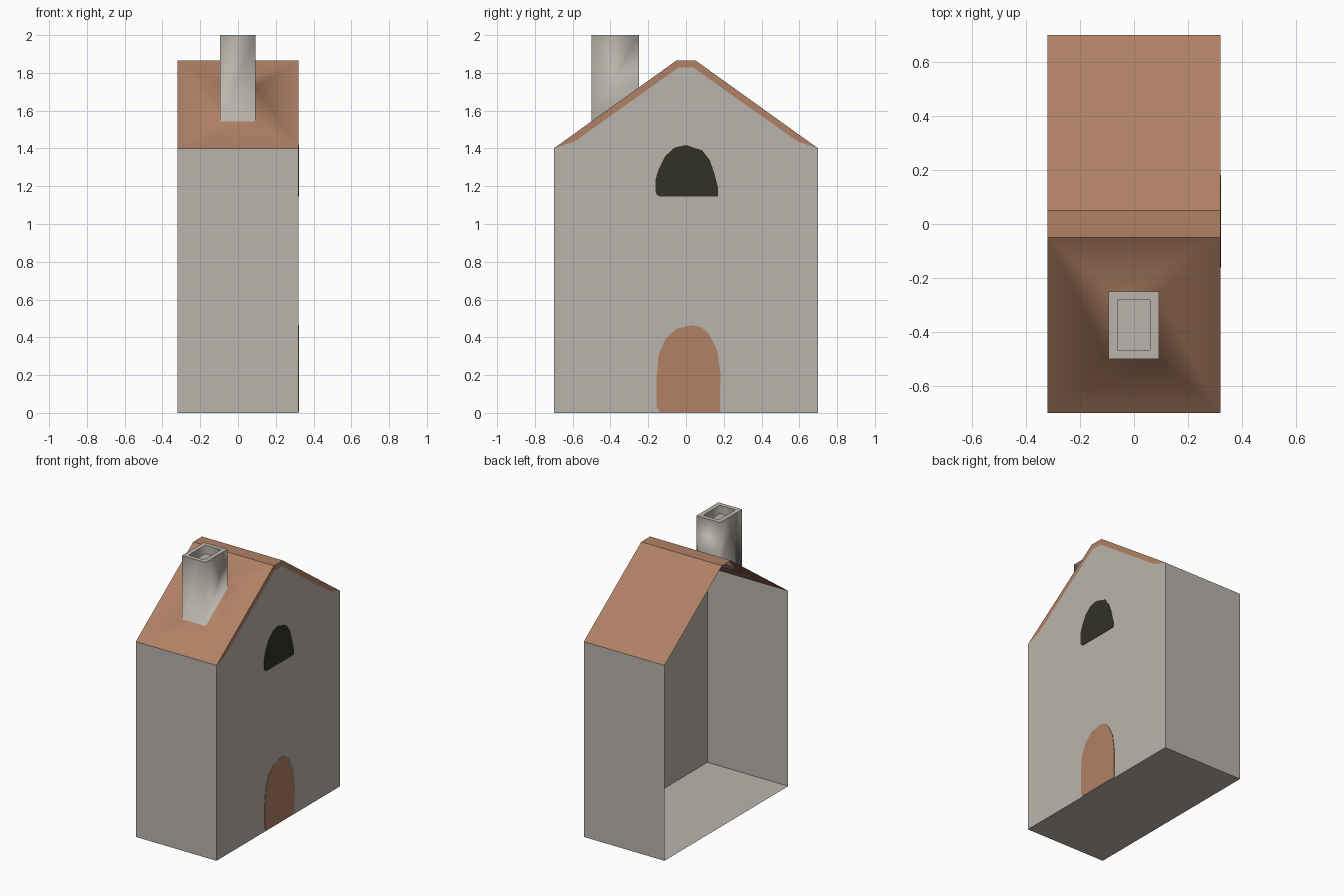
import bpy, bmesh

if "Cube" in bpy.data.objects:
    bpy.data.objects.remove(bpy.data.objects["Cube"])

W, D, EAVE, RIDGE, RY = 0.32, 0.70, 1.40, 1.866, 0.05   # half width, half depth, heights, half ridge


def material(name, rgb):
    m = bpy.data.materials.new(name)
    lin = [((c / 255 + 0.055) / 1.055) ** 2.4 for c in rgb]
    m.diffuse_color = (*lin, 1)
    m.use_nodes = True
    m.node_tree.nodes["Principled BSDF"].inputs["Base Color"].default_value = m.diffuse_color
    return m


PLASTER = material("grey plaster", (186, 180, 172))
TILE = material("terracotta", (176, 129, 101))
DARK = material("dark window", (49, 49, 38))


def make(name, polys, mats):
    """Build an object from polygons given as coordinate lists; mats are (material, ...)"""
    bm = bmesh.new()
    for p in polys:
        bm.faces.new([bm.verts.new(c) for c in p])
    bmesh.ops.remove_doubles(bm, verts=bm.verts, dist=1e-5)
    me = bpy.data.meshes.new(name)
    bm.to_mesh(me)
    bm.free()
    for m in mats:
        me.materials.append(m)
    ob = bpy.data.objects.new(name, me)
    bpy.context.collection.objects.link(ob)
    return ob


# Gable wall on the +x side, bordered by the painted roof edge
inner = [(0.59, 1.437), (0.04, 1.828), (-0.04, 1.828), (-0.59, 1.437)]
outer = [(D, EAVE), (RY, RIDGE), (-RY, RIDGE), (-D, EAVE)]
at_gable = lambda pts: [(W, y, z) for y, z in pts]
gable = at_gable([(-D, 0), (D, 0), outer[0]] + inner + [outer[3]])

# Body: floor, front, back and gable; the -x side stays open
make("house_walls", [
    gable,
    [(-W, -D, 0), (W, -D, 0), (W, -D, EAVE), (-W, -D, EAVE)],
    [(W, D, 0), (-W, D, 0), (-W, D, EAVE), (W, D, EAVE)],
    [(-W, -D, 0), (-W, D, 0), (W, D, 0), (W, -D, 0)],
], [PLASTER])
make("gable_roof_edge",
     [at_gable([outer[i], outer[i + 1], inner[i + 1], inner[i]]) for i in range(3)], [TILE])

# Back slope and flat ridge strip
make("roof_back", [[(W, D, EAVE), (-W, D, EAVE), (-W, RY, RIDGE), (W, RY, RIDGE)]], [TILE])
make("roof_ridge", [[(-W, -RY, RIDGE), (W, -RY, RIDGE), (W, RY, RIDGE), (-W, RY, RIDGE)]], [TILE])


# Front slope with the chimney growing out of it, as a stack of rectangular rings
def ring(x0, x1, y0, y1, z):
    return [(x, y, z(y)) for x, y in ((x0, y0), (x1, y0), (x1, y1), (x0, y1))]


slope = lambda y: EAVE + (y + D) * (RIDGE - EAVE) / (D - RY)
top = lambda y: 2.0
well = lambda y: 1.94
rings = [ring(-W, W, -D, -RY, slope),
         ring(-0.095, 0.093, -0.50, -0.25, slope),
         ring(-0.095, 0.093, -0.50, -0.25, top),
         ring(-0.062, 0.06, -0.468, -0.282, top),
         ring(-0.062, 0.06, -0.468, -0.282, well)]
polys = [[a[i], a[(i + 1) % 4], b[(i + 1) % 4], b[i]]
         for a, b in zip(rings, rings[1:]) for i in range(4)] + [rings[-1]]
roof = make("roof_front_and_chimney", polys, [TILE, PLASTER])
for p in roof.data.polygons:
    p.material_index = 0 if p.index < 4 else 1
    p.use_smooth = True
# keep the chimney rim crisp
for e in roof.data.edges:
    zs = [roof.data.vertices[v].co.z for v in e.vertices]
    if abs(zs[0] - zs[1]) < 1e-4 and zs[0] > 1.9:
        e.use_edge_sharp = True


# Door and window: thin plates set through the gable so both sides show them
def plate(name, pts, mat, t=0.003):
    f = [(W + t, y, z) for y, z in pts]
    b = [(W - t, y, z) for y, z in pts]
    n = len(pts)
    sides = [[b[i], b[(i + 1) % n], f[(i + 1) % n], f[i]] for i in range(n)]
    make(name, [f, b[::-1]] + sides, [mat])


plate("door", [(-0.14, 0.004), (0.18, 0.004), (0.182, 0.22), (0.165, 0.33), (0.12, 0.42),
               (0.08, 0.455), (0.03, 0.465), (-0.05, 0.445), (-0.11, 0.39), (-0.145, 0.31),
               (-0.155, 0.2), (-0.155, 0.03)], TILE)
plate("window", [(-0.14, 1.145), (0.17, 1.145), (0.17, 1.19), (0.15, 1.27), (0.125, 1.34),
                 (0.085, 1.39), (0.0, 1.418), (-0.06, 1.405), (-0.11, 1.36), (-0.145, 1.29),
                 (-0.162, 1.235), (-0.16, 1.16)], DARK)
